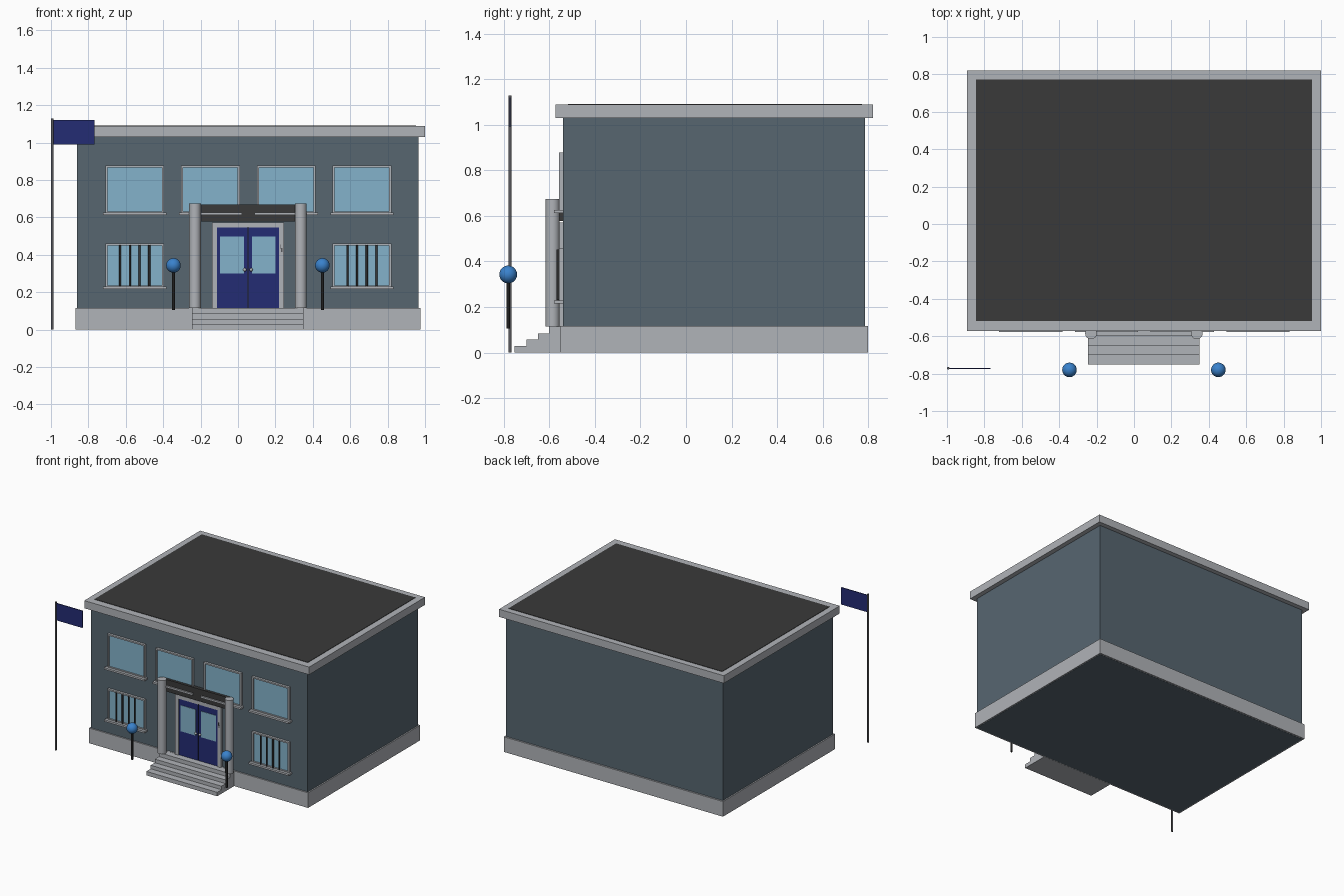
import bpy, bmesh, math
from mathutils import Matrix, Vector

if "Cube" in bpy.data.objects:
    bpy.data.objects.remove(bpy.data.objects["Cube"])


def mat(name, r, g, b):
    m = bpy.data.materials.new(name)
    m.diffuse_color = (r, g, b, 1)
    m.use_nodes = True
    m.node_tree.nodes["Principled BSDF"].inputs["Base Color"].default_value = m.diffuse_color
    return m


WALL = mat("slate_wall", 0.095, 0.133, 0.163)
STONE = mat("pale_stone", 0.434, 0.451, 0.479)
ROOF = mat("dark_roof", 0.042, 0.042, 0.042)
NAVY = mat("navy_blue", 0.017, 0.025, 0.174)
GLASS = mat("window_glass", 0.23, 0.45, 0.60)
LAMP = mat("lamp_blue", 0.042, 0.223, 0.604)
BLACK = mat("black_metal", 0.014, 0.014, 0.014)
METAL = mat("grey_metal", 0.10, 0.10, 0.11)

CX = 0.053      # centre line of the building
FACE = -0.54    # front wall plane


def finish(name, bm, m):
    me = bpy.data.meshes.new(name)
    bm.to_mesh(me)
    bm.free()
    me.materials.append(m)
    ob = bpy.data.objects.new(name, me)
    bpy.context.collection.objects.link(ob)
    return ob


def boxes(name, m, *ranges):
    """Each range is (x0, x1, y0, y1, z0, z1)."""
    bm = bmesh.new()
    for x0, x1, y0, y1, z0, z1 in ranges:
        t = Matrix.Translation(((x0 + x1) / 2, (y0 + y1) / 2, (z0 + z1) / 2))
        s = Matrix.Diagonal((x1 - x0, y1 - y0, z1 - z0, 1))
        bmesh.ops.create_cube(bm, size=1, matrix=t @ s)
    return finish(name, bm, m)


def smooth(ob):
    for p in ob.data.polygons:
        p.use_smooth = len(p.vertices) <= 4
    return ob


def cylinder(name, m, x, y, r, z0, z1, n=24):
    bm = bmesh.new()
    bmesh.ops.create_cone(bm, cap_ends=True, segments=n, radius1=r, radius2=r,
                          depth=z1 - z0, matrix=Matrix.Translation((x, y, (z0 + z1) / 2)))
    return smooth(finish(name, bm, m))


def ball(name, m, x, y, z, r):
    bm = bmesh.new()
    bmesh.ops.create_uvsphere(bm, u_segments=24, v_segments=16, radius=r,
                              matrix=Matrix.Translation((x, y, z)))
    return smooth(finish(name, bm, m))


def window(name, cx, z0, z1, barred):
    w, t, f = 0.157, 0.011, -0.558
    x0, x1 = cx - w, cx + w
    boxes(name + "_frame", STONE,
          (x0, x0 + t, f, FACE, z0, z1), (x1 - t, x1, f, FACE, z0, z1),
          (x0 + t, x1 - t, f, FACE, z1 - t, z1), (x0 + t, x1 - t, f, FACE, z0, z0 + t))
    boxes(name + "_glass", GLASS, (x0 + t, x1 - t, FACE - 0.007, FACE, z0 + t, z1 - t))
    boxes(name + "_sill", STONE, (x0 - 0.012, x1 + 0.012, -0.578, FACE, z0 - 0.008, z0 + 0.006))
    if barred:
        for k in range(4):
            cylinder(f"{name}_bar_{k + 1}", ROOF, cx + (k - 1.5) * 0.052, -0.562,
                     0.0055, z0 + 0.008, z1 - 0.008, 12)


# main body
boxes("walls", WALL, (-0.86, 0.965, FACE, 0.785, 0, 1.04))
boxes("plinth", STONE, (-0.87, 0.975, -0.55, 0.798, 0.001, 0.116))
boxes("cornice", STONE, (-0.893, 1.0, -0.573, 0.82, 1.03, 1.088))
boxes("roof_surface", ROOF, (-0.846, 0.951, -0.518, 0.773, 1.08, 1.091))

# windows
for i in range(4):
    x = CX + 0.002 + (i - 1.5) * 0.405
    window(f"upper_window_{i + 1}", x, 0.62, 0.878, False)
    if i in (0, 3):
        window(f"lower_window_{i + 1}", x, 0.224, 0.46, True)

# front steps
for i, (y, z) in enumerate(((-0.752, 0.03), (-0.70, 0.057), (-0.65, 0.085), (-0.60, 0.115))):
    z0 = (0, 0.03, 0.057, 0.085)[i]
    boxes(f"step_{i + 1}", STONE, (-0.245, 0.351, y, -0.545, z0, z))

# columns and entrance beam
for side, s in (("left", -1), ("right", 1)):
    cylinder(side + "_column", STONE, CX + s * 0.283, -0.585, 0.031, 0.115, 0.675, 32)
boxes("entrance_beam", ROOF, (CX - 0.283, CX + 0.283, -0.567, FACE, 0.578, 0.67))

# double door with surround
boxes("door_surround", STONE,
      (-0.14, -0.112, -0.558, FACE, 0.115, 0.572), (0.218, 0.246, -0.558, FACE, 0.115, 0.572),
      (-0.112, 0.218, -0.558, FACE, 0.545, 0.572))
for side, s in (("left", -1), ("right", 1)):
    a, b = sorted((CX + s * 0.0025, CX + s * 0.166))
    boxes(side + "_door", NAVY, (a, b, -0.551, FACE, 0.115, 0.545))
    a, b = sorted((CX + s * 0.022, CX + s * 0.148))
    boxes(side + "_door_glass", GLASS, (a, b, -0.554, -0.549, 0.30, 0.498))
    ball(side + "_door_knob", STONE, CX + s * 0.017, -0.56, 0.32, 0.009)
boxes("door_gap", BLACK, (CX - 0.003, CX + 0.003, -0.549, FACE, 0.115, 0.545))
boxes("door_closer", METAL, (0.226, 0.23, -0.562, -0.555, 0.43, 0.455),
      (0.23, 0.237, -0.562, -0.555, 0.415, 0.435))

# lamp posts
for side, s in (("left", -1), ("right", 1)):
    x = CX + s * 0.398
    cylinder(side + "_lamp_post", BLACK, x, -0.78, 0.008, 0.105, 0.32, 16)
    ball(side + "_lamp_globe", LAMP, x, -0.78, 0.343, 0.039)

# flagpole and flag
cylinder("flagpole", METAL, -0.993, -0.772, 0.007, 0, 1.128, 16)
boxes("flag", NAVY, (-0.988, -0.768, -0.775, -0.769, 0.99, 1.12))

# keep hard edges on the round parts
bpy.ops.object.select_all(action='DESELECT')
for ob in bpy.context.collection.objects:
    if any(p.use_smooth for p in ob.data.polygons) and len(ob.data.vertices) > 24 - 1:
        if any(k in ob.name for k in ("column", "bar", "post", "pole", "globe", "knob")):
            ob.select_set(True)
            bpy.context.view_layer.objects.active = ob
bpy.ops.object.shade_smooth_by_angle(angle=math.radians(40))
